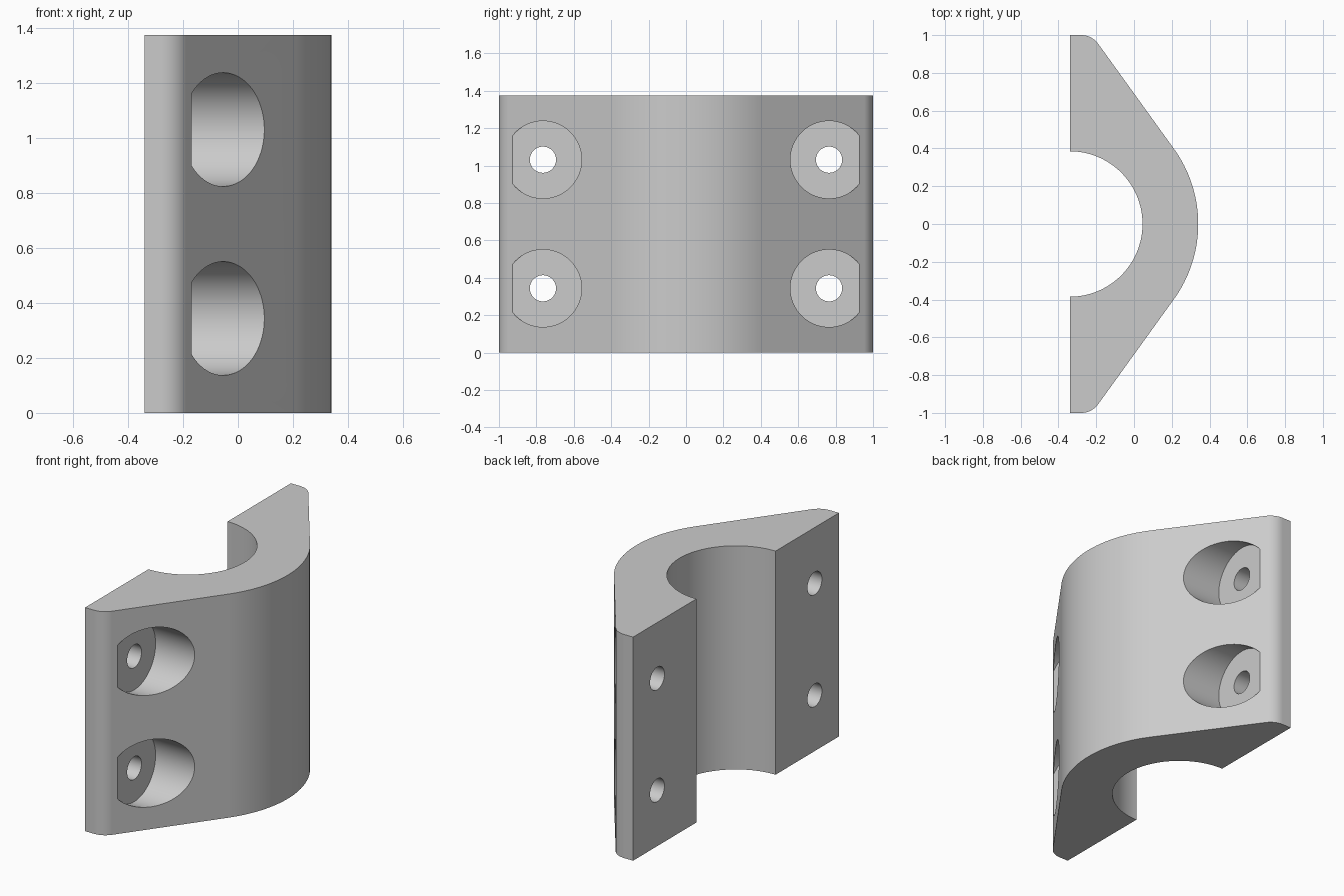
import bpy
import bmesh
from math import cos, sin, pi, radians

HEIGHT = 1.375
BACK = -0.34              # flat clamping plane
BORE, OUTER = 0.385, 0.68  # concentric radii
FILLET = 0.11
SLOPE = radians(35.8)     # direction of the slanted face normal

if "Cube" in bpy.data.objects:
    bpy.data.objects.remove(bpy.data.objects["Cube"], do_unlink=True)

grey = bpy.data.materials.new("plain grey")
grey.use_nodes = True
colour = (0.6, 0.6, 0.6, 1)
grey.diffuse_color = colour
grey.node_tree.nodes["Principled BSDF"].inputs["Base Color"].default_value = colour


def arc(cx, cy, r, start, end, steps):
    angles = [start + (end - start) * i / steps for i in range(steps + 1)]
    return [(cx + r * cos(a), cy + r * sin(a)) for a in angles]


# Clamp body: half outline from the nose to the bore, then mirrored
fillet_x = BACK + (OUTER - FILLET - (1 - FILLET) * sin(SLOPE)) / cos(SLOPE)
half = arc(BACK, 0, OUTER, 0, SLOPE, 20)
half += arc(fillet_x, 1 - FILLET, FILLET, SLOPE, pi / 2, 10)
half += [(BACK, 1)]
half += arc(BACK, 0, BORE, pi / 2, 0, 32)
outline = half + [(x, -y) for x, y in half[-2:0:-1]]

bm = bmesh.new()
base = bm.faces.new([bm.verts.new((x, y, 0)) for x, y in outline])
top = bmesh.ops.extrude_face_region(bm, geom=[base])["geom"]
bmesh.ops.translate(bm, vec=(0, 0, HEIGHT),
                    verts=[v for v in top if isinstance(v, bmesh.types.BMVert)])
bmesh.ops.recalc_face_normals(bm, faces=bm.faces)
mesh = bpy.data.meshes.new("clamp_body")
bm.to_mesh(mesh)
bm.free()
body = bpy.data.objects.new("clamp_body", mesh)
bpy.context.collection.objects.link(body)
mesh.materials.append(grey)
bpy.ops.object.select_all(action='DESELECT')


def drill(radius, x0, x1, y, z):
    """Cut a cylinder along x out of the body."""
    bpy.ops.mesh.primitive_cylinder_add(
        vertices=64, radius=radius, depth=x1 - x0,
        location=((x0 + x1) / 2, y, z), rotation=(0, pi / 2, 0))
    cutter = bpy.context.object
    cutter.hide_render = True
    cutter.data.materials.append(grey)
    cut = body.modifiers.new("drill", 'BOOLEAN')
    cut.operation = 'DIFFERENCE'
    cut.solver = 'EXACT'
    cut.object = cutter
    bpy.context.view_layer.objects.active = body
    bpy.ops.object.modifier_apply(modifier=cut.name)
    bpy.data.objects.remove(cutter, do_unlink=True)


# Four counterbored bolt holes
for side in (-1, 1):
    for level in (0.25, 0.75):
        y, z = side * 0.765, level * HEIGHT
        drill(0.207, -0.17, 0.6, y, z)
        drill(0.07, -0.6, 0.1, y, z)

# Smooth curved walls, crisp edges
body.select_set(True)
bpy.context.view_layer.objects.active = body
bpy.ops.object.shade_smooth_by_angle(angle=radians(25))
weighted = body.modifiers.new("even_shading", 'WEIGHTED_NORMAL')
weighted.keep_sharp = True
